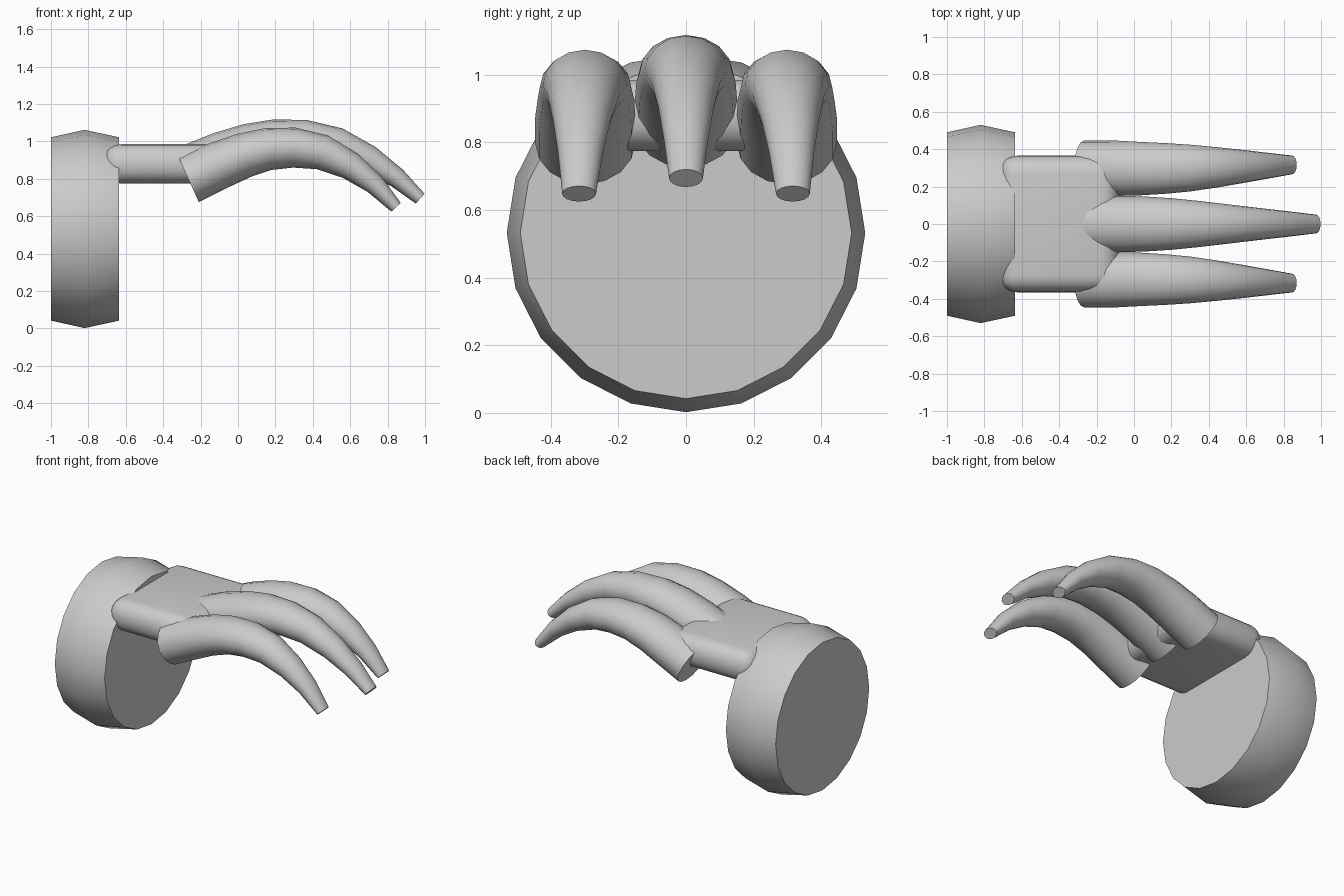
import bpy, bmesh, math
from mathutils import Vector

if "Cube" in bpy.data.objects:
    bpy.data.objects.remove(bpy.data.objects["Cube"])


def finish(name, bm):
    bmesh.ops.recalc_face_normals(bm, faces=bm.faces)
    mesh = bpy.data.meshes.new(name)
    bm.to_mesh(mesh)
    bm.free()
    ob = bpy.data.objects.new(name, mesh)
    bpy.context.collection.objects.link(ob)
    bpy.ops.object.select_all(action='DESELECT')
    ob.select_set(True)
    bpy.context.view_layer.objects.active = ob
    bpy.ops.object.shade_smooth_by_angle(angle=math.radians(35))
    return ob


def loft(name, rings):
    """Join closed rings of points into a capped tube."""
    bm = bmesh.new()
    loops = [[bm.verts.new(p) for p in ring] for ring in rings]
    n = len(loops[0])
    for a, b in zip(loops, loops[1:]):
        for i in range(n):
            j = (i + 1) % n
            bm.faces.new((a[i], a[j], b[j], b[i]))
    bm.faces.new(loops[0])
    bm.faces.new(loops[-1])
    return finish(name, bm)


def finger(name, stations, sides=16):
    """Stations are (x, y, z, half width, half thickness) along the curve."""
    centres = [Vector(s[:3]) for s in stations]
    last = len(centres) - 1
    rings = []
    for i, (c, s) in enumerate(zip(centres, stations)):
        t = centres[min(i + 1, last)] - centres[max(i - 1, 0)]
        up = Vector((-t.z, 0, t.x)).normalized()
        ring = []
        for k in range(sides):
            a = math.tau * k / sides
            ring.append(c + Vector((0, 1, 0)) * s[3] * math.cos(a) + up * s[4] * math.sin(a))
        rings.append(ring)
    loft(name, rings)


# wrist disc with a slight central ridge
rings = []
for x, r in ((-1, .49), (-.82, .53), (-.635, .49)):
    rings.append([(x, r * math.sin(math.tau * k / 20), .532 + r * math.cos(math.tau * k / 20))
                  for k in range(20)])
loft("wrist_disc", rings)

# palm slab with rounded edges
bm = bmesh.new()
bmesh.ops.create_cube(bm, size=1)
for v in bm.verts:
    v.co = Vector((-.4 + v.co.x * .64, v.co.y * .73, .88 + v.co.z * .21))
bmesh.ops.bevel(bm, geom=bm.edges[:], offset=.095, segments=5, profile=.5, affect='EDGES')
finish("palm", bm)

# side fingers, mirrored across y
side = [(-.265, .298, .798, .148, .134), (-.1, .298, .873, .148, .128),
        (.03, .296, .925, .143, .121), (.16, .297, .959, .136, .113),
        (.3, .299, .967, .125, .107), (.45, .303, .942, .107, .095),
        (.6, .308, .87, .086, .076), (.73, .312, .772, .067, .056),
        (.845, .316, .648, .05, .034)]
for sign, label in ((-1, "front"), (1, "back")):
    finger("finger_" + label, [(x, sign * y, z, w, h) for x, y, z, w, h in side])

# middle finger, set higher and reaching further
finger("finger_middle", [(-.26, 0, .848, .152, .134), (-.09, 0, .923, .151, .128),
                         (.06, 0, .975, .147, .121), (.2, 0, 1.004, .138, .114),
                         (.36, 0, 1.009, .122, .106), (.53, 0, .98, .102, .094),
                         (.7, 0, .904, .082, .075), (.85, 0, .805, .065, .054),
                         (.974, 0, .694, .05, .035)])
